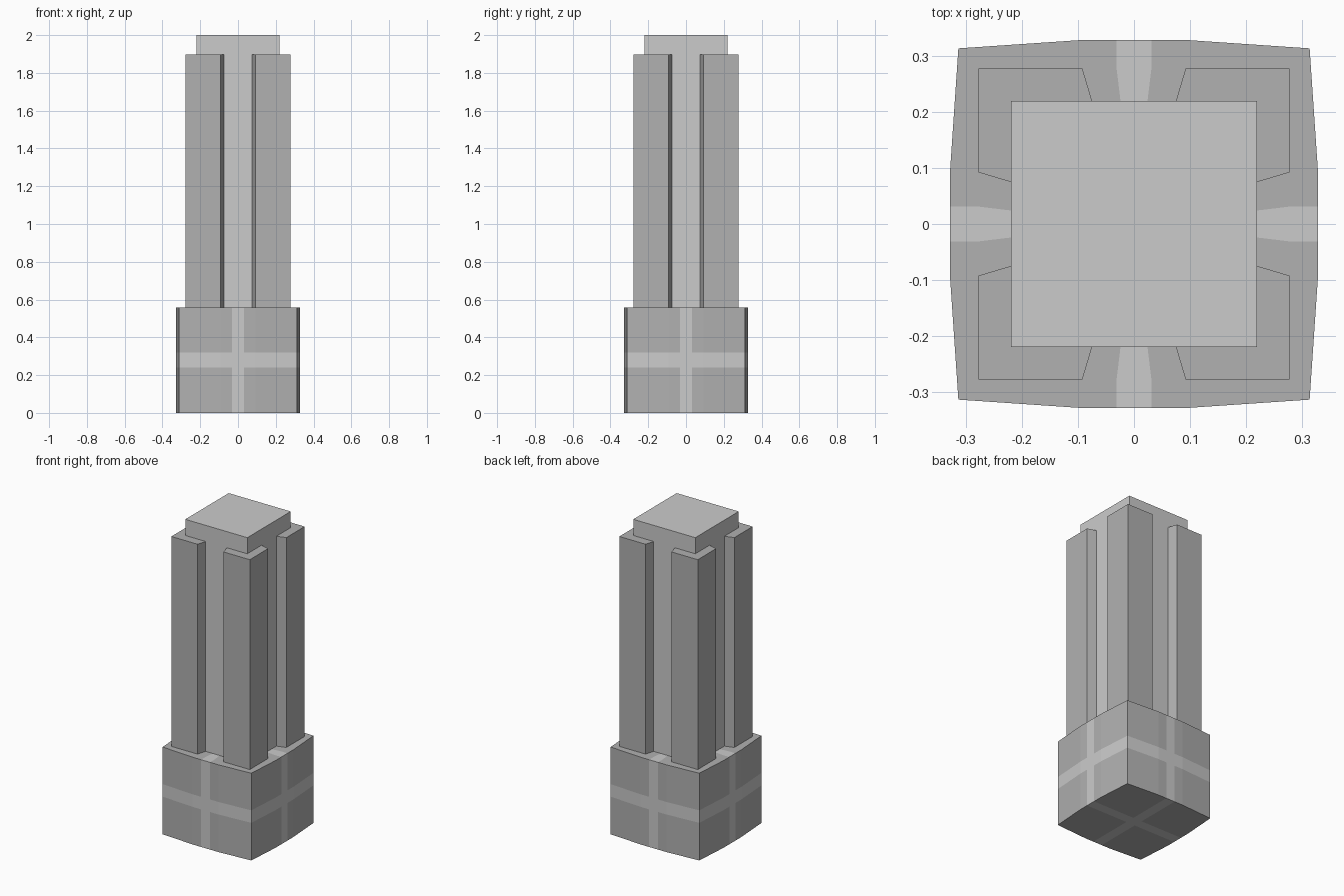
import bpy, bmesh

if "Cube" in bpy.data.objects:
    bpy.data.objects.remove(bpy.data.objects["Cube"])

LIGHT, DARK = 0, 1
mats = []
for name, v in (("light_grey", 0.8), ("dark_grey", 0.44)):
    m = bpy.data.materials.new(name)
    m.diffuse_color = (v, v, v, 1)
    m.use_nodes = True
    m.node_tree.nodes["Principled BSDF"].inputs["Base Color"].default_value = m.diffuse_color
    mats.append(m)


def finish(name, bm):
    bm.normal_update()
    mesh = bpy.data.meshes.new(name)
    bm.to_mesh(mesh)
    bm.free()
    for m in mats:
        mesh.materials.append(m)
    obj = bpy.data.objects.new(name, mesh)
    bpy.context.collection.objects.link(obj)
    return obj


def turn(p, k):
    x, y = p
    for _ in range(k):
        x, y = -y, x
    return x, y


def prism(name, pts, z0, z1, mat):
    bm = bmesh.new()
    low = [bm.verts.new((x, y, z0)) for x, y in pts]
    high = [bm.verts.new((x, y, z1)) for x, y in pts]
    n = len(pts)
    bm.faces.new(high)
    bm.faces.new(low[::-1])
    for i in range(n):
        j = (i + 1) % n
        bm.faces.new((low[i], low[j], high[j], high[i]))
    for f in bm.faces:
        f.material_index = mat
    return finish(name, bm)


# Base: stacked rings with five points per side, the middle edge being the stripe
def ring(bm, corner, flat, a, b, z):
    side = [(-corner, -corner), (-a, -flat), (-b, -flat), (b, -flat), (a, -flat)]
    return [bm.verts.new((*turn(p, k), z)) for k in range(4) for p in side]


bm = bmesh.new()
rings = [ring(bm, 0.313, 0.328, 0.092, 0.031, z) for z in (0, 0.24, 0.32, 0.557)]
rings.append(ring(bm, 0.277, 0.277, 0.092, 0.031, 0.557))
rings.append(ring(bm, 0.219, 0.219, 0.075, 0.024, 0.557))
for level, (r0, r1) in enumerate(zip(rings, rings[1:])):
    for i in range(20):
        j = (i + 1) % 20
        f = bm.faces.new((r0[i], r0[j], r1[j], r1[i]))
        f.material_index = LIGHT if level == 1 or i % 5 == 2 else DARK

# Underside: light cross with four dark corner panels
w = 0.031
mid = [bm.verts.new((*turn((-w, -w), k), 0)) for k in range(4)]
bm.faces.new(mid[::-1])
out = rings[0]
for k in range(4):
    s = 5 * k
    strip = bm.faces.new((mid[k], mid[(k + 1) % 4], out[s + 3], out[s + 2]))
    strip.material_index = LIGHT
    panel = bm.faces.new([mid[k]] + [out[(s + d) % 20] for d in (2, 1, 0, -1, -2)])
    panel.material_index = DARK
bmesh.ops.recalc_face_normals(bm, faces=[f for f in bm.faces if f.calc_center_median().z < 1e-4])
for f in bm.faces:
    if f.calc_center_median().z < 1e-4 and f.normal.z > 0:
        f.normal_flip()
finish("base", bm)

# Central core
c = 0.219
prism("core", [(-c, -c), (c, -c), (c, c), (-c, c)], 0.557, 2.0, LIGHT)

# L-shaped corner pillars wrapped round the core
profile = [(0.21, 0.21), (0.21, 0.072), (0.277, 0.092),
           (0.277, 0.277), (0.092, 0.277), (0.072, 0.21)]
for k in range(4):
    prism(f"corner_pillar_{k + 1}", [turn(p, k) for p in profile], 0.557, 1.897, DARK)
